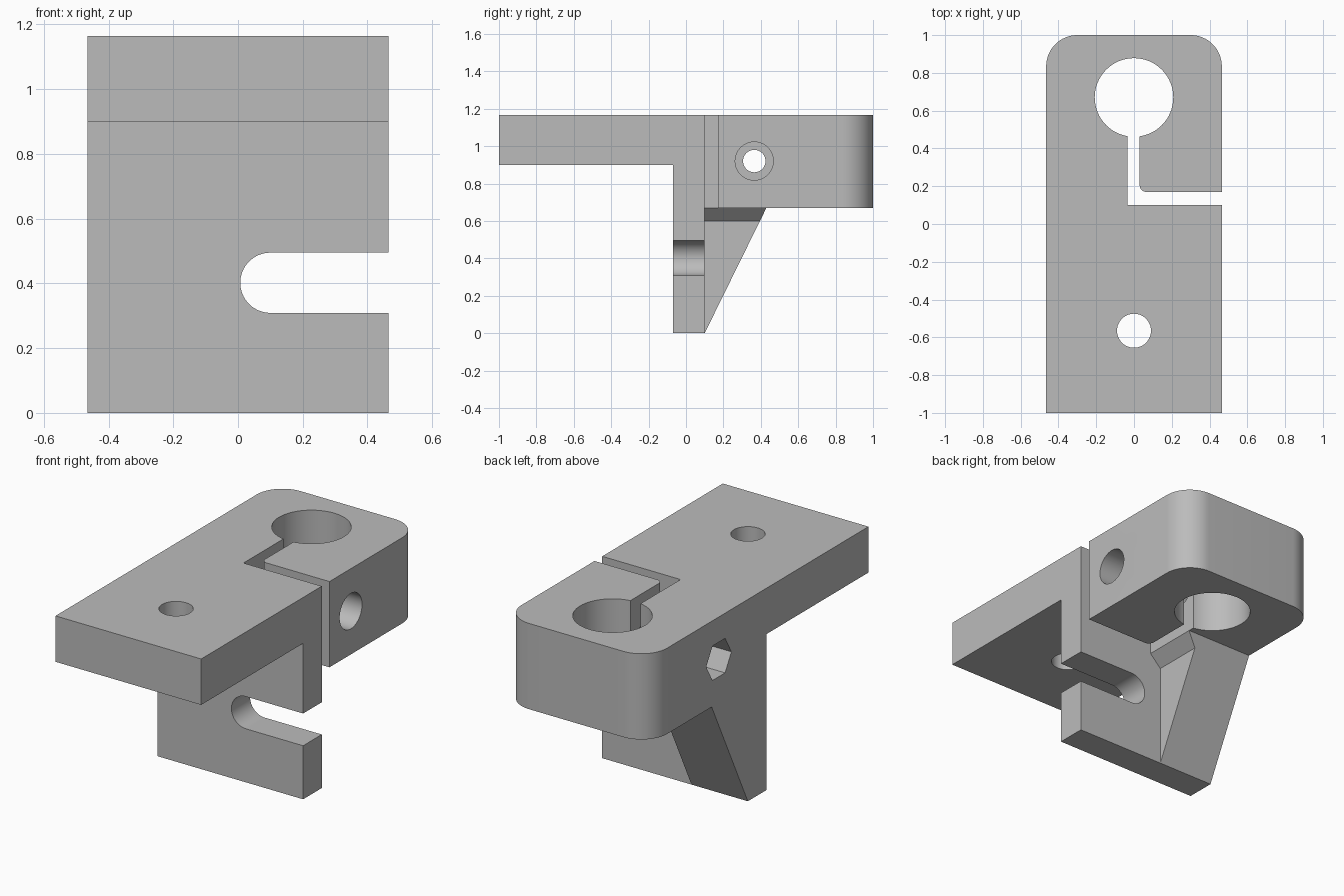
import bpy, bmesh, math
from mathutils import Vector

cube = bpy.data.objects.get("Cube")
if cube:
    bpy.data.objects.remove(cube, do_unlink=True)

grey = bpy.data.materials.new("plain grey")
grey.use_nodes = True
colour = (0.5, 0.5, 0.5, 1)
grey.diffuse_color = colour
grey.node_tree.nodes["Principled BSDF"].inputs["Base Color"].default_value = colour

HALF = 0.465            # half width
TOP = 1.165             # top of the plate
WALL_BACK = 0.10        # rear face of the upright wall
CLAMP_BOTTOM = 0.67
SCREW = (0.365, 0.92)   # y, z of the clamp screw


def prism(name, points, axis, start, end, edit=None):
    """Extrude a 2D profile along an axis; points use the other two axes in order."""
    def place(a, b):
        co = [a, b]
        co.insert("xyz".index(axis), start)
        return co
    bm = bmesh.new()
    face = bm.faces.new([bm.verts.new(place(a, b)) for a, b in points])
    grown = bmesh.ops.extrude_face_region(bm, geom=[face])["geom"]
    shift = Vector([end - start if c == axis else 0 for c in "xyz"])
    bmesh.ops.translate(bm, vec=shift,
                        verts=[g for g in grown if isinstance(g, bmesh.types.BMVert)])
    if edit:
        edit(bm)
    bmesh.ops.recalc_face_normals(bm, faces=bm.faces)
    mesh = bpy.data.meshes.new(name)
    bm.to_mesh(mesh)
    bm.free()
    mesh.materials.append(grey)
    obj = bpy.data.objects.new(name, mesh)
    bpy.context.collection.objects.link(obj)
    return obj


def arc(cx, cy, r, first=0, last=360, steps=64):
    count = steps if last - first == 360 else steps + 1
    angles = [math.radians(first + (last - first) * i / steps) for i in range(count)]
    return [(cx + r * math.cos(a), cy + r * math.sin(a)) for a in angles]


def combine(target, other, operation):
    mod = target.modifiers.new(other.name, "BOOLEAN")
    mod.operation, mod.solver, mod.object = operation, "EXACT", other
    bpy.context.view_layer.objects.active = target
    bpy.ops.object.modifier_apply(modifier=mod.name)
    bpy.data.objects.remove(other, do_unlink=True)


# Plate, upright wall and clamp block, with rounded rear corners
def round_rear(bm):
    edges = [e for e in bm.edges if all(v.co.y > 0.99 for v in e.verts)
             and abs(e.verts[0].co.z - e.verts[1].co.z) > 0.1]
    bmesh.ops.bevel(bm, geom=edges, offset=0.165, segments=16, profile=0.5,
                    affect="EDGES")


side = [(-1, 0.9), (-0.07, 0.9), (-0.07, 0), (WALL_BACK, 0),
        (WALL_BACK, CLAMP_BOTTOM), (1, CLAMP_BOTTOM), (1, TOP), (-1, TOP)]
bracket = prism("clamp_bracket", side, "x", -HALF, HALF, round_rear)


# Sloping gusset under the clamp, flared at its top
def slope(bm):
    cut = bmesh.ops.bisect_plane(
        bm, geom=bm.verts[:] + bm.edges[:] + bm.faces[:],
        plane_co=(0, WALL_BACK, 0), plane_no=(0, 0.67, -0.33), clear_outer=True)
    rim = [g for g in cut["geom_cut"] if isinstance(g, bmesh.types.BMEdge)]
    bmesh.ops.holes_fill(bm, edges=rim, sides=0)


outline = [(-HALF, 0), (-0.105, 0), (-0.105, 0.6), (-0.035, CLAMP_BOTTOM),
           (-0.035, 0.7), (-HALF, 0.7)]
combine(bracket, prism("gusset", outline, "y", 0.05, 0.6, slope), "UNION")

# Clamp slit with a small rounded corner
slit = ([(-0.035, WALL_BACK), (0.6, WALL_BACK), (0.6, 0.17)]
        + arc(0.065, 0.205, 0.035, 270, 180, 8) + [(0.03, 0.55), (-0.035, 0.55)])
# Open slot in the wall
slot = [(0.6, 0.495)] + arc(0.1, 0.402, 0.093, 90, 270, 32) + [(0.6, 0.309)]

cutters = [
    ("clamp_bore", arc(0, 0.67, 0.208), "z", 0.5, 1.4),
    ("clamp_slit", slit, "z", 0.62, 1.4),
    ("plate_hole", arc(0, -0.565, 0.09), "z", 0.7, 1.4),
    ("wall_slot", slot, "y", -0.3, 0.3),
    ("screw_hole", arc(*SCREW, 0.06), "x", -0.7, 0.7),
    ("screw_head_recess", arc(*SCREW, 0.102), "x", 0.26, 0.7),
    ("nut_recess", arc(*SCREW, 0.115, steps=6), "x", -0.7, -0.26),
]
for spec in cutters:
    combine(bracket, prism(*spec), "DIFFERENCE")

# Smooth curved walls, crisp edges
bpy.ops.object.select_all(action="DESELECT")
bracket.select_set(True)
bpy.context.view_layer.objects.active = bracket
bpy.ops.object.shade_smooth_by_angle(angle=math.radians(25))
